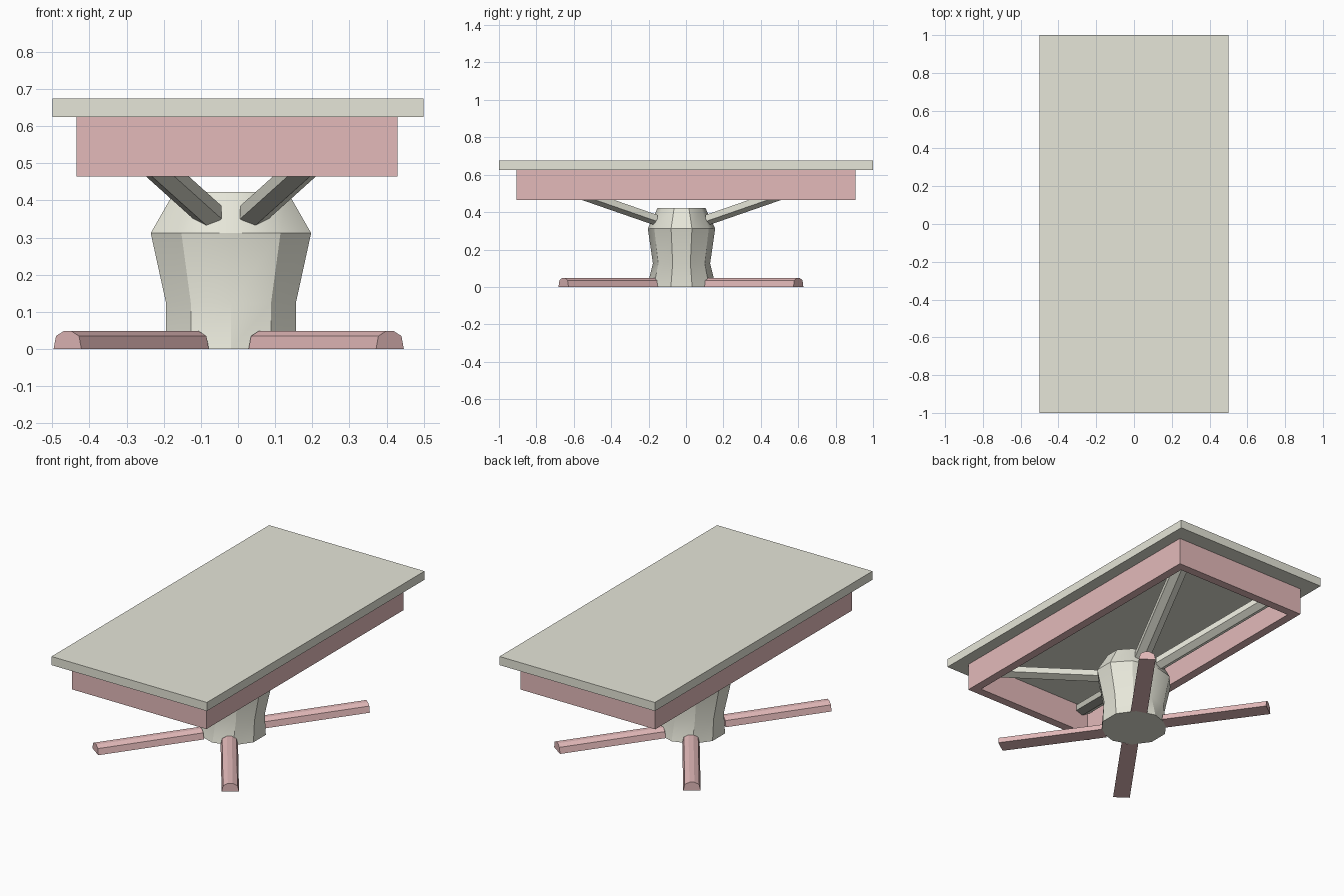
import bpy, bmesh, math
from mathutils import Vector

if "Cube" in bpy.data.objects:
    bpy.data.objects.remove(bpy.data.objects["Cube"])


def material(name, rgb):
    m = bpy.data.materials.new(name)
    m.diffuse_color = (*rgb, 1)
    m.use_nodes = True
    m.node_tree.nodes["Principled BSDF"].inputs["Base Color"].default_value = m.diffuse_color
    return m


CREAM = material("cream", (0.79, 0.79, 0.69))
RED = material("dusty_red", (0.77, 0.49, 0.49))


def add_object(name, bm, mat):
    bmesh.ops.recalc_face_normals(bm, faces=bm.faces)
    me = bpy.data.meshes.new(name)
    bm.to_mesh(me)
    bm.free()
    me.materials.append(mat)
    ob = bpy.data.objects.new(name, me)
    bpy.context.collection.objects.link(ob)
    return ob


def loft(name, rings, mat):
    """Skin a list of point rings and cap both ends."""
    bm = bmesh.new()
    vs = [[bm.verts.new(p) for p in ring] for ring in rings]
    n = len(vs[0])
    for a, b in zip(vs, vs[1:]):
        for i in range(n):
            j = (i + 1) % n
            bm.faces.new((a[i], a[j], b[j], b[i]))
    bm.faces.new(vs[0])
    bm.faces.new(vs[-1])
    return add_object(name, bm, mat)


def box(name, x0, x1, y0, y1, z0, z1, mat):
    rect = [(x0, y0), (x1, y0), (x1, y1), (x0, y1)]
    return loft(name, [[(x, y, z) for x, y in rect] for z in (z0, z1)], mat)


def beam(name, start, end, profile, mat):
    """Sweep a (sideways, up) profile with upright ends from start to end."""
    start, end = Vector(start), Vector(end)
    d = end - start
    side = Vector((-d.y, d.x, 0)).normalized()
    up = Vector((0, 0, 1))
    return loft(name, [[p + side * s + up * h for s, h in profile] for p in (start, end)], mat)


# table top
box("table_top", -0.5, 0.5, -1, 1, 0.625, 0.675, CREAM)

# apron frame
X0, X1, Y, T = -0.435, 0.43, 0.905, 0.05
Z0, Z1 = 0.465, 0.625
box("apron_left", X0, X0 + T, -Y, Y, Z0, Z1, RED)
box("apron_right", X1 - T, X1, -Y, Y, Z0, Z1, RED)
box("apron_front", X0 + T, X1 - T, -Y, -Y + T, Z0, Z1, RED)
box("apron_back", X0 + T, X1 - T, Y - T, Y, Z0, Z1, RED)

# ten-sided pedestal: z, x radius, y radius
CX, CY = -0.019, -0.024
rings = []
for z, rx, ry in [(0, 0.184, 0.184), (0.125, 0.184, 0.153), (0.312, 0.227, 0.18), (0.422, 0.161, 0.128)]:
    angles = [math.radians(18 + 36 * i) for i in range(10)]
    rings.append([(CX + rx * math.cos(a), CY + ry * math.sin(a), z) for a in angles])
pedestal = loft("pedestal", rings, CREAM)
bpy.context.view_layer.objects.active = pedestal
pedestal.select_set(True)
bpy.ops.object.shade_smooth_by_angle(angle=math.radians(30))

# four feet and four braces
FOOT = [(-0.046, 0), (0.046, 0), (0.038, 0.035), (0.013, 0.048), (-0.013, 0.048), (-0.038, 0.035)]
BRACE = [(0, 0), (0.041, 0.02), (0.041, 0.055), (-0.041, 0.055), (-0.041, 0.02)]
for sy, ny in ((-1, "front"), (1, "back")):
    for sx, nx in ((-1, "left"), (1, "right")):
        beam(f"foot_{ny}_{nx}",
             (-0.025 + sx * 0.091, -0.027 + sy * 0.147, 0),
             (-0.025 + sx * 0.434, -0.027 + sy * 0.628, 0), FOOT, RED)
        beam(f"brace_{ny}_{nx}",
             (CX + sx * 0.063, CY + sy * 0.144, 0.33),
             (CX + sx * 0.328, CY + sy * 0.83, 0.568), BRACE, CREAM)
